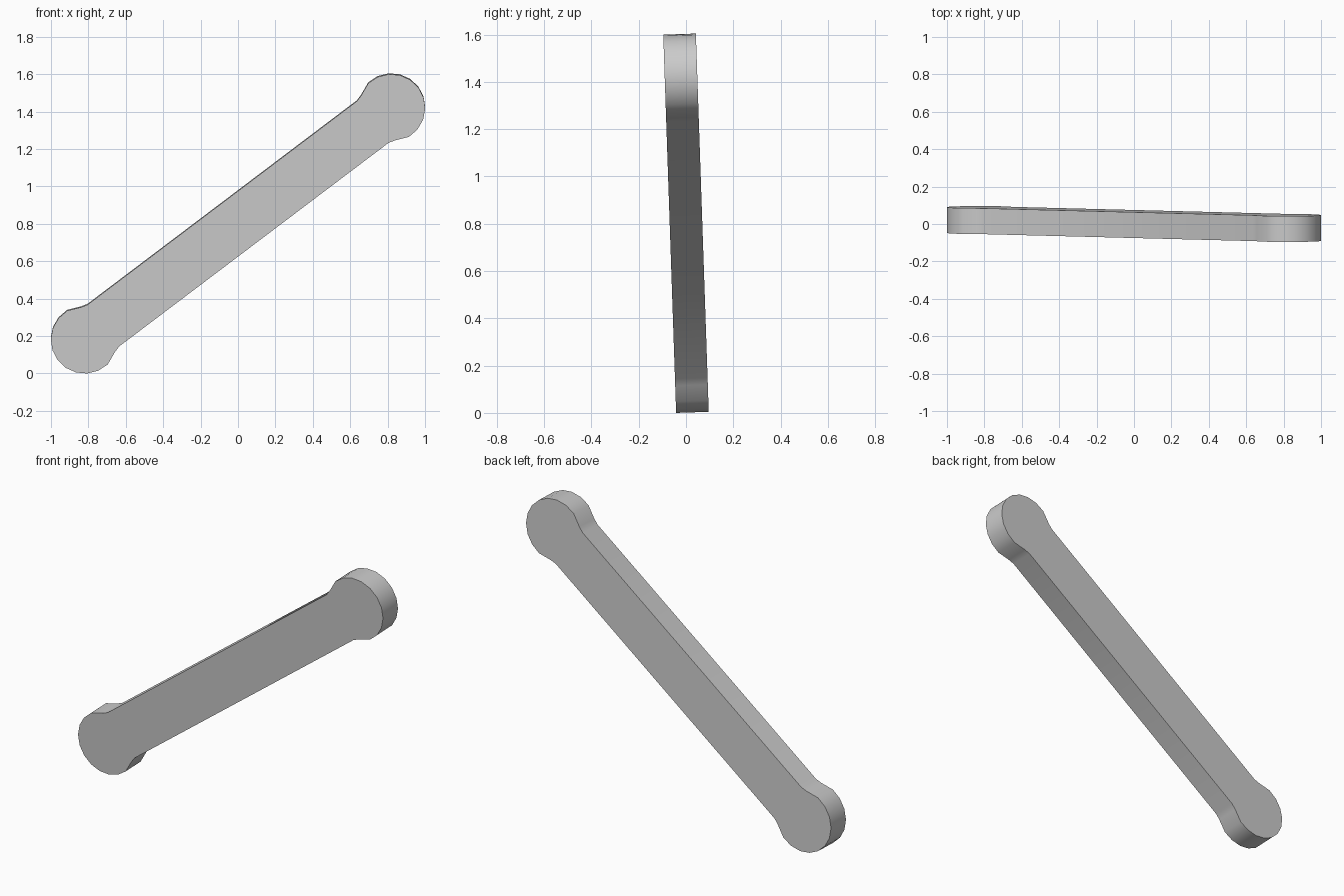
import bpy
import bmesh
from math import atan2, cos, hypot, pi, radians, sin
from mathutils import Matrix

cube = bpy.data.objects.get("Cube")
if cube:
    bpy.data.objects.remove(cube, do_unlink=True)

RUN, RISE = 0.82, 0.62      # offset of each round end from the middle
RADIUS = 0.181              # round end
HALF_WIDTH = 0.14           # shaft
THICKNESS = 0.138
SEGMENTS = 10

grey = bpy.data.materials.new("plain grey")
grey.use_nodes = True
colour = (0.6, 0.6, 0.6, 1)
grey.diffuse_color = colour
grey.node_tree.nodes["Principled BSDF"].inputs["Base Color"].default_value = colour


def end_profile():
    """One flared round end, running from the lower neck to the upper neck."""
    reach = hypot(RUN, RISE)
    neck = [(reach - 0.125, HALF_WIDTH), (reach - 0.09, HALF_WIDTH + 0.01)]
    arc = []
    for i in range(SEGMENTS + 1):
        a = radians(-96 + 192 * i / SEGMENTS)
        arc.append((reach + RADIUS * cos(a), RADIUS * sin(a)))
    return [(x, -z) for x, z in neck] + arc + neck[::-1]


# Flat link bar: the second end is the first turned half a circle
end = end_profile()
outline = end + [(-x, -z) for x, z in end]
bm = bmesh.new()
face = bm.faces.new([bm.verts.new((x, -THICKNESS / 2, z)) for x, z in outline])
extruded = bmesh.ops.extrude_face_region(bm, geom=[face], use_keep_orig=True)
bmesh.ops.translate(bm, vec=(0, THICKNESS, 0),
                    verts=[v for v in extruded["geom"] if isinstance(v, bmesh.types.BMVert)])
bmesh.ops.recalc_face_normals(bm, faces=bm.faces)

# Slope the bar upward, then lean it slightly forward
slope = Matrix.Rotation(-atan2(RISE, RUN), 4, 'Y')
lean = Matrix.Rotation(radians(1.95), 4, 'X')
bm.transform(lean @ slope)
lowest = min(v.co.z for v in bm.verts)
bmesh.ops.translate(bm, vec=(0, 0, -lowest), verts=bm.verts)

mesh = bpy.data.meshes.new("link_bar")
bm.to_mesh(mesh)
bm.free()
mesh.materials.append(grey)
bar = bpy.data.objects.new("link_bar", mesh)
bpy.context.collection.objects.link(bar)

# Smooth the rounded rim and keep the flat sides crisp
bpy.ops.object.select_all(action='DESELECT')
bar.select_set(True)
bpy.context.view_layer.objects.active = bar
bpy.ops.object.shade_smooth_by_angle(angle=radians(35))
